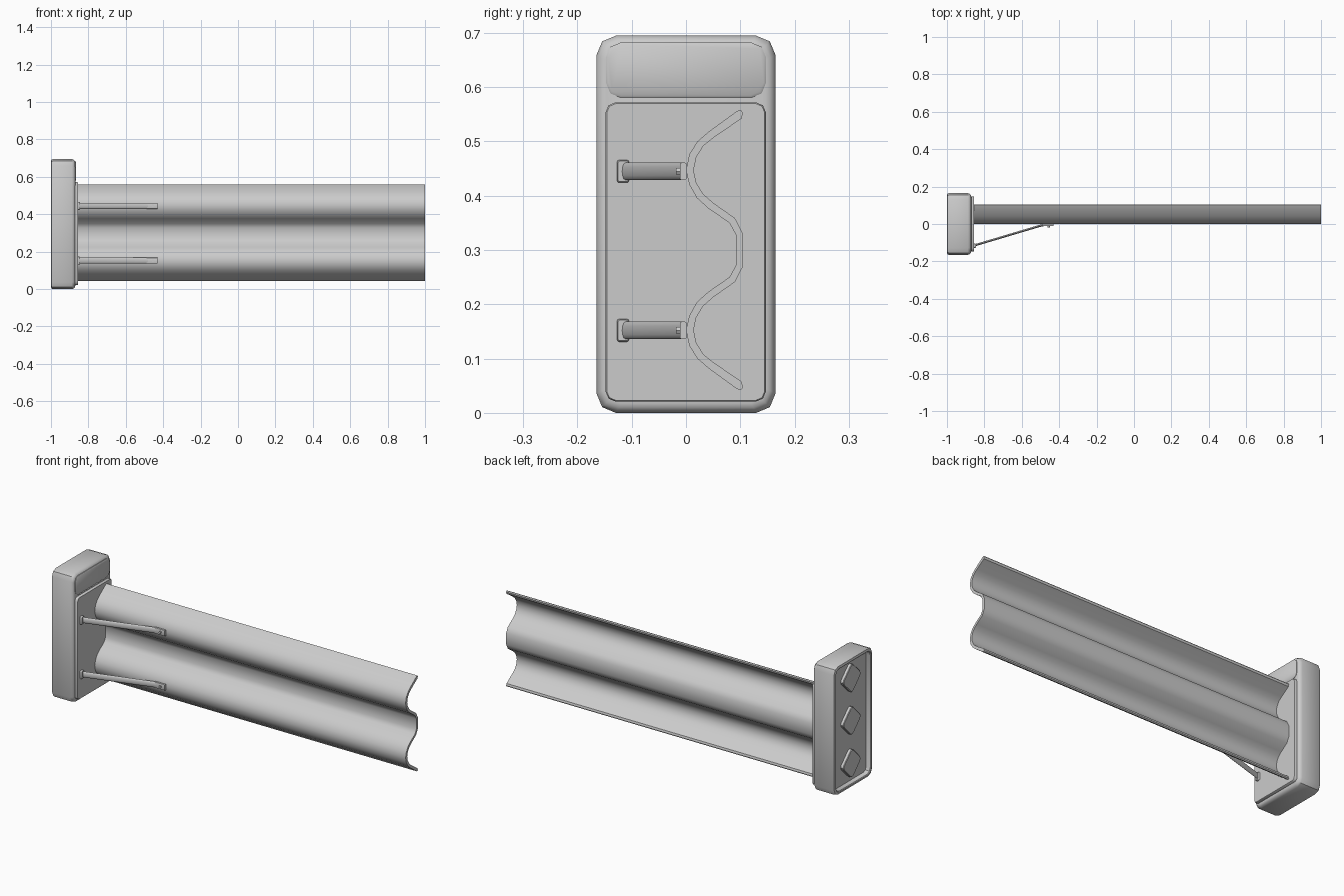
import bpy, bmesh, math
from mathutils import Vector

if "Cube" in bpy.data.objects:
    bpy.data.objects.remove(bpy.data.objects["Cube"])

MID_Z = 0.3


def loft(name, rings):
    """Skin a list of equal-length point loops, capping both ends."""
    bm = bmesh.new()
    loops = [[bm.verts.new(p) for p in r] for r in rings]
    for a, b in zip(loops, loops[1:]):
        for i in range(len(a)):
            j = (i + 1) % len(a)
            bm.faces.new((a[i], a[j], b[j], b[i]))
    bm.faces.new(loops[0][::-1])
    bm.faces.new(loops[-1])
    bmesh.ops.recalc_face_normals(bm, faces=bm.faces)
    me = bpy.data.meshes.new(name)
    bm.to_mesh(me)
    bm.free()
    ob = bpy.data.objects.new(name, me)
    bpy.context.collection.objects.link(ob)
    bpy.ops.object.select_all(action='DESELECT')
    ob.select_set(True)
    bpy.context.view_layer.objects.active = ob
    bpy.ops.object.shade_smooth_by_angle(angle=math.radians(40))
    return ob


def rounded(x, y0, y1, z0, z1, r, inset=0.0, seg=2, turn=0.0):
    """Rounded rectangle loop in the y-z plane, optionally turned about its centre."""
    y0, y1, z0, z1 = y0 + inset, y1 - inset, z0 + inset, z1 - inset
    r = max(r - inset * 0.5, 0.003)
    cy, cz = (y0 + y1) / 2, (z0 + z1) / 2
    pts = []
    corners = [(y1 - r, z1 - r), (y0 + r, z1 - r), (y0 + r, z0 + r), (y1 - r, z0 + r)]
    for k, (a, b) in enumerate(corners):
        for s in range(seg + 1):
            t = math.pi / 2 * (k + s / seg)
            dy, dz = a + r * math.cos(t) - cy, b + r * math.sin(t) - cz
            pts.append(Vector((x, cy + dy * math.cos(turn) - dz * math.sin(turn),
                               cz + dy * math.sin(turn) + dz * math.cos(turn))))
    return pts


def block(name, sections, *rect, **kw):
    return loft(name, [rounded(x, *rect, inset=i, **kw) for x, i in sections])


# end housing with recessed back and softened front edge
block("end_housing",
      [(-0.975, 0.022), (-0.997, 0.018), (-1.0, 0.014), (-0.997, 0.003), (-0.99, 0),
       (-0.888, 0), (-0.878, 0.004), (-0.872, 0.010), (-0.870, 0.018)],
      -0.165, 0.165, 0.0, 0.695, 0.036)

# raised front plate and upper panel
block("front_plate", [(-0.88, 0), (-0.858, 0), (-0.855, 0.002)],
      -0.148, 0.147, 0.021, 0.572, 0.018)
block("upper_panel", [(-0.88, 0), (-0.868, 0), (-0.865, 0.004)],
      -0.147, 0.147, 0.581, 0.682, 0.026)

# three diamond pads on the back
for n, z in enumerate((0.12, 0.35, 0.58)):
    block(f"back_diamond_{n + 1}", [(-0.97, 0), (-0.989, 0), (-0.992, 0.003)],
          -0.058, 0.058, z - 0.058, z + 0.058, 0.018, turn=math.pi / 4)

# corrugated rail: upper half of the section, mirrored about mid height
front = [(0.092, 0.328), (0.080, 0.350), (0.041, 0.377), (0.020, 0.396), (0.006, 0.421),
         (0.0, 0.447), (0.006, 0.476), (0.021, 0.500), (0.043, 0.519), (0.094, 0.556)]
back = [(0.101, 0.558), (0.105, 0.553), (0.102, 0.542), (0.052, 0.508), (0.032, 0.492),
        (0.019, 0.471), (0.014, 0.447), (0.019, 0.424), (0.031, 0.404), (0.050, 0.387),
        (0.090, 0.359), (0.105, 0.330)]
half = front + back
section = half + [(y, 2 * MID_Z - z) for y, z in reversed(half)]
loft("corrugated_rail", [[(x, y, z) for y, z in section] for x in (-0.862, 1.0)])


def ellipse(x, y, ry, rz, z, n=12):
    return [(x, y + ry * math.cos(2 * math.pi * i / n), z + rz * math.sin(2 * math.pi * i / n))
            for i in range(n)]


# two diagonal struts with wall sockets, flat tips and bolts
for label, z in (("upper", 0.445), ("lower", 0.152)):
    loft(f"{label}_strut", [ellipse(-0.862, -0.117, 0.006, 0.016, z),
                            ellipse(-0.50, -0.009, 0.006, 0.016, z),
                            ellipse(-0.47, -0.004, 0.005, 0.016, z)])
    block(f"{label}_strut_tip", [(-0.49, 0), (-0.43, 0)],
          -0.011, 0.001, z - 0.016, z + 0.016, 0.003)
    block(f"{label}_socket", [(-0.86, 0), (-0.847, 0), (-0.844, 0.002)],
          -0.127, -0.105, z - 0.021, z + 0.021, 0.004)
    bolt = [[(-0.455 + 0.007 * math.cos(a), y, z + 0.007 * math.sin(a))
             for a in (math.pi / 3 * i for i in range(6))] for y in (-0.018, 0.0)]
    loft(f"{label}_bolt", bolt)
